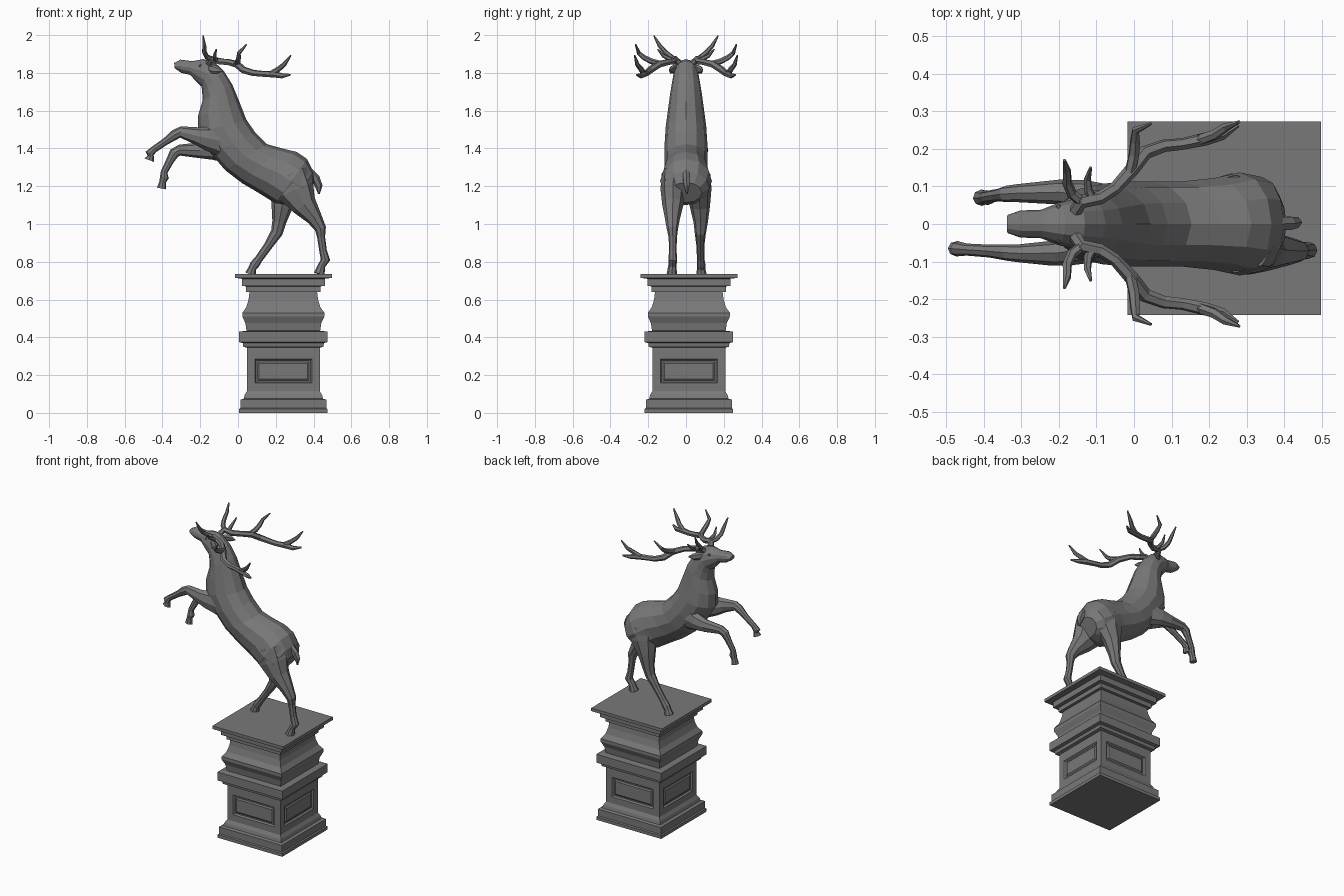
import bpy, bmesh, math
from mathutils import Vector

# Dark bronze-grey for everything
dark = bpy.data.materials.new("dark_grey")
dark.diffuse_color = (.19, .19, .19, 1)


def finish(name, bm):
    bmesh.ops.recalc_face_normals(bm, faces=bm.faces[:])
    me = bpy.data.meshes.new(name)
    bm.to_mesh(me)
    bm.free()
    me.materials.append(dark)
    ob = bpy.data.objects.new(name, me)
    bpy.context.collection.objects.link(ob)
    return ob


def skin(name, rings):
    """Join equal-sized rings of points into a capped surface."""
    bm = bmesh.new()
    loops = [[bm.verts.new(p) for p in r] for r in rings]
    n = len(loops[0])
    for a, b in zip(loops, loops[1:]):
        for i in range(n):
            j = (i + 1) % n
            bm.faces.new((a[i], a[j], b[j], b[i]))
    bm.faces.new(loops[0])
    bm.faces.new(loops[-1])
    return finish(name, bm)


def ring(c, u, v, n):
    return [c + u * math.cos(math.tau * i / n) + v * math.sin(math.tau * i / n) for i in range(n)]


def limb(name, pts, sides=8):
    """Tapered tube; each point is (x, y, z, in-plane radius, sideways radius)."""
    cs = [Vector(p[:3]) for p in pts]
    side, rings = Vector((0, 1, 0)), []
    for i, p in enumerate(pts):
        t = (cs[min(i + 1, len(cs) - 1)] - cs[max(i - 1, 0)]).normalized()
        side = (side - t * side.dot(t)).normalized()
        rings.append(ring(cs[i], t.cross(side) * p[3], side * p[-1], sides))
    return skin(name, rings)


# Pedestal: square moulding profile (half width, height)
profile = [(.235, 0), (.235, .02), (.228, .025), (.228, .07), (.21, .075), (.205, .095),
           (.193, .115), (.193, .327), (.193, .345), (.212, .35), (.215, .37), (.235, .375),
           (.235, .43), (.195, .435), (.201, .475), (.217, .51), (.217, .53), (.196, .56),
           (.184, .6), (.179, .64), (.197, .641), (.197, .67), (.22, .672), (.22, .71),
           (.257, .715), (.257, .735)]
PX, PY = .24, .015
pedestal = skin("pedestal", [[Vector((PX + h * a, PY + h * b, z)) for a, b in
                              ((-1, -1), (1, -1), (1, 1), (-1, 1))] for h, z in profile])
# Framed panels inset into the four shaft faces
bm = bmesh.new()
bm.from_mesh(pedestal.data)
bm.normal_update()
panels = [f for f in bm.faces if abs(f.normal.z) < .01 and abs(f.calc_center_median().z - .221) < .01]
for thick, depth in ((.042, 0), (.007, -.01), (.008, 0), (.008, .006)):
    bmesh.ops.inset_individual(bm, faces=panels, thickness=thick, depth=depth, use_even_offset=True)
bm.to_mesh(pedestal.data)
bm.free()

# Head, neck and trunk: (upper x, z, lower x, z, half width)
trunk = [(-.338, 1.852, -.335, 1.825, .024), (-.305, 1.87, -.30, 1.80, .036),
         (-.241, 1.862, -.252, 1.789, .038), (-.183, 1.873, -.22, 1.752, .056),
         (-.13, 1.862, -.193, 1.728, .066), (-.075, 1.81, -.19, 1.70, .073),
         (-.03, 1.738, -.187, 1.655, .083), (.007, 1.648, -.213, 1.569, .095),
         (.044, 1.553, -.213, 1.484, .107), (.09, 1.486, -.143, 1.372, .113),
         (.153, 1.423, -.068, 1.285, .113), (.227, 1.402, .022, 1.216, .113),
         (.312, 1.381, .112, 1.163, .122), (.366, 1.344, .197, 1.11, .137),
         (.398, 1.28, .284, 1.10, .125), (.405, 1.22, .337, 1.113, .085)]
rings = []
for x1, z1, x2, z2, w in trunk:
    a, b = Vector((x1, 0, z1)), Vector((x2, 0, z2))
    rings.append(ring((a + b) / 2, (a - b) / 2, Vector((0, w, 0)), 12))
skin("body", rings)

# Forelegs, raised
limb("foreleg_right", [(-.09, -.055, 1.44, .08, .045), (-.17, -.07, 1.455, .062, .04),
                       (-.22, -.078, 1.467, .046, .033), (-.305, -.078, 1.487, .03, .024),
                       (-.335, -.076, 1.472, .027, .022), (-.385, -.072, 1.436, .019, .017),
                       (-.445, -.068, 1.395, .018, .016), (-.468, -.066, 1.373, .023, .02),
                       (-.462, -.066, 1.36, .017, .017), (-.47, -.066, 1.338, .027, .021)])
limb("foreleg_left", [(-.07, .06, 1.40, .075, .045), (-.14, .078, 1.395, .055, .04),
                      (-.20, .085, 1.39, .042, .033), (-.31, .082, 1.391, .029, .024),
                      (-.338, .08, 1.375, .028, .022), (-.36, .077, 1.335, .021, .017),
                      (-.391, .072, 1.275, .018, .016), (-.39, .07, 1.245, .024, .02),
                      (-.398, .07, 1.225, .018, .018), (-.405, .07, 1.188, .024, .022)])
# Hind legs, standing
limb("hind_leg_right", [(.27, -.062, 1.26, .11, .068), (.305, -.068, 1.18, .102, .067),
                        (.35, -.07, 1.10, .068, .056), (.405, -.072, 1.03, .042, .04),
                        (.437, -.072, .975, .03, .03), (.44, -.07, .93, .021, .022),
                        (.45, -.07, .86, .02, .02), (.463, -.07, .81, .025, .023),
                        (.443, -.072, .78, .02, .022), (.43, -.075, .735, .029, .027)])
limb("hind_leg_left", [(.27, .062, 1.26, .11, .068), (.258, .068, 1.18, .092, .067),
                       (.232, .074, 1.09, .056, .053), (.218, .078, 1.01, .037, .038),
                       (.205, .076, .955, .032, .03), (.16, .076, .885, .023, .021),
                       (.11, .078, .815, .021, .02), (.088, .08, .785, .025, .023),
                       (.076, .08, .765, .021, .022), (.066, .082, .735, .029, .027)])
# Tail
limb("tail", [(.375, 0, 1.28, .02, .02), (.41, .002, 1.24, .024, .02),
              (.428, .004, 1.20, .02, .016), (.428, .005, 1.16, .005, .005)], 6)

# Antlers, ears and eyes on both sides
beam = [(-.155, .035, 1.85, .018), (-.14, .06, 1.872, .019), (-.09, .07, 1.86, .018),
        (-.05, .095, 1.857, .017), (-.005, .145, 1.845, .019), (.03, .19, 1.815, .019),
        (.08, .208, 1.8, .017), (.13, .213, 1.795, .016), (.19, .226, 1.793, .018),
        (.235, .237, 1.784, .014), (.277, .262, 1.79, .005)]
tines = [[(-.14, .06, 1.872, .014), (-.165, .08, 1.885, .014), (-.178, .11, 1.91, .013),
          (-.178, .14, 1.945, .011), (-.185, .17, 1.997, .004)],
         [(-.11, .065, 1.865, .013), (-.122, .09, 1.875, .012), (-.124, .12, 1.89, .01),
          (-.115, .15, 1.925, .004)],
         [(-.01, .14, 1.85, .015), (.0, .185, 1.862, .015), (.003, .22, 1.88, .014),
          (.005, .25, 1.905, .011), (.045, .267, 1.95, .004)],
         [(.17, .222, 1.793, .015), (.215, .238, 1.82, .014), (.245, .258, 1.845, .012),
          (.28, .272, 1.893, .004)]]
for s, label in ((1, "left"), (-1, "right")):
    def flip(pts):
        return [(p[0], s * p[1], *p[2:]) for p in pts]
    limb("antler_beam_" + label, flip(beam), 6)
    for i, t in enumerate(tines):
        limb(f"antler_tine_{i + 1}_{label}", flip(t), 6)
    limb("ear_" + label, flip([(-.155, .045, 1.825, .014, .01), (-.135, .065, 1.82, .024, .012),
                               (-.11, .08, 1.815, .02, .01), (-.08, .088, 1.81, .003, .003)]), 6)
    bm = bmesh.new()
    bmesh.ops.create_icosphere(bm, subdivisions=1, radius=.01)
    bmesh.ops.translate(bm, verts=bm.verts[:], vec=(-.2, s * .043, 1.838))
    finish("eye_" + label, bm)
